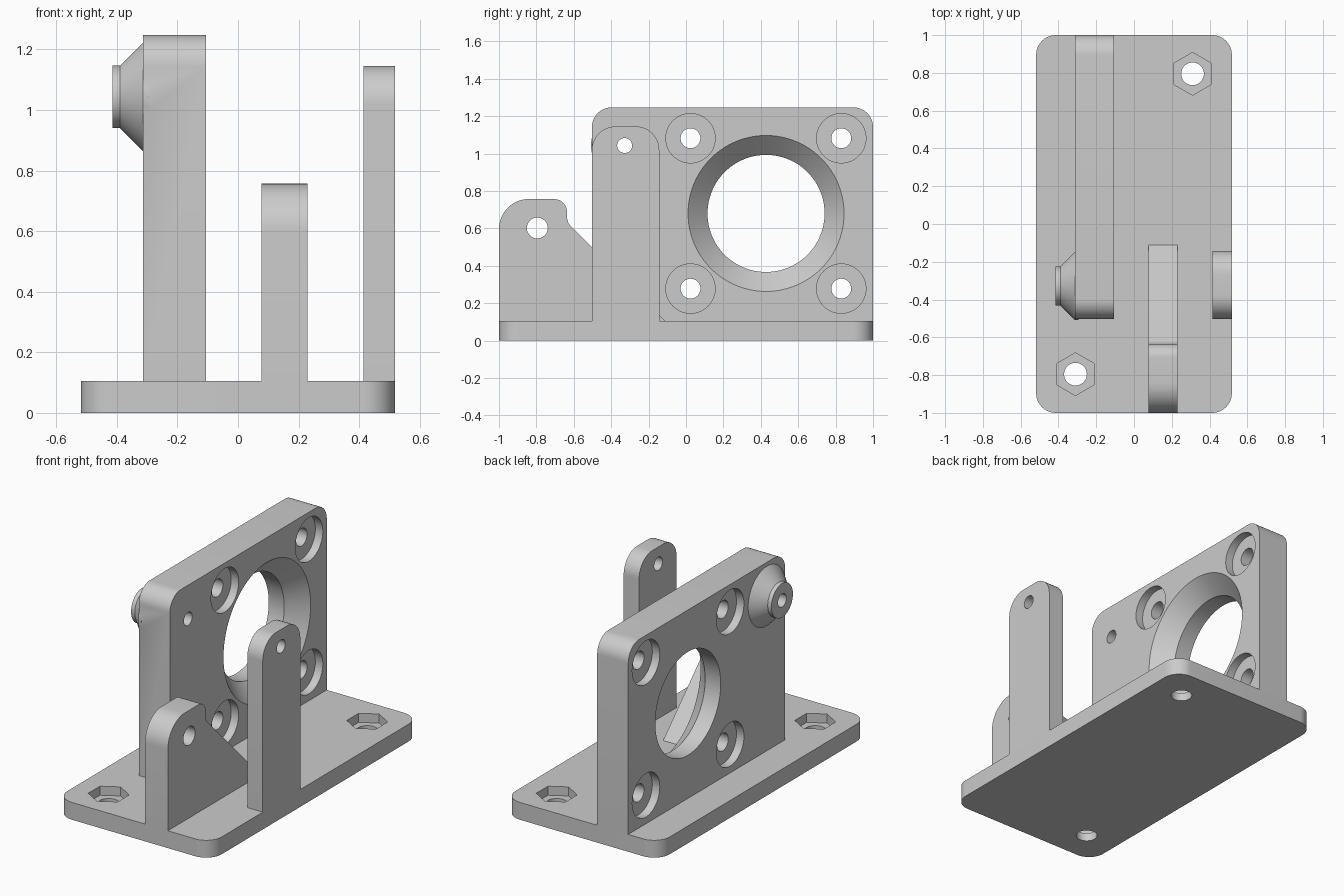
import bpy, bmesh, math
from mathutils import Vector, Matrix

if "Cube" in bpy.data.objects:
    bpy.data.objects.remove(bpy.data.objects["Cube"])

grey = bpy.data.materials.new("plain grey")
grey.use_nodes = True
COLOUR = (0.6, 0.6, 0.6, 1)
grey.diffuse_color = COLOUR
grey.node_tree.nodes["Principled BSDF"].inputs["Base Color"].default_value = COLOUR


def rounded(corners, steps=12):
    """Outline from (u, v, radius) corners, each replaced by a tangent arc."""
    out = []
    for i, (u, v, r) in enumerate(corners):
        p = Vector((u, v))
        if r == 0:
            out.append(p)
            continue
        a = (Vector(corners[i - 1][:2]) - p).normalized()
        b = (Vector(corners[(i + 1) % len(corners)][:2]) - p).normalized()
        half = a.angle(b) / 2
        centre = p + (a + b).normalized() * r / math.sin(half)
        start = p + a * r / math.tan(half) - centre
        end = p + b * r / math.tan(half) - centre
        sweep = math.atan2(start.x * end.y - start.y * end.x, start.dot(end))
        for k in range(steps + 1):
            out.append(centre + Matrix.Rotation(sweep * k / steps, 2) @ start)
    return out


def make_object(name, bm):
    bmesh.ops.recalc_face_normals(bm, faces=bm.faces)
    mesh = bpy.data.meshes.new(name)
    bm.to_mesh(mesh)
    bm.free()
    mesh.materials.append(grey)
    obj = bpy.data.objects.new(name, mesh)
    bpy.context.collection.objects.link(obj)
    return obj


def prism(name, outline, axis, lo, hi):
    """Extrude an outline along x (outline is y, z) or along z (outline is x, y)."""
    bm = bmesh.new()
    place = (lambda p: (lo, p.x, p.y)) if axis == "x" else (lambda p: (p.x, p.y, lo))
    face = bm.faces.new([bm.verts.new(place(p)) for p in outline])
    grown = bmesh.ops.extrude_face_region(bm, geom=[face])["geom"]
    move = Vector((hi - lo, 0, 0) if axis == "x" else (0, 0, hi - lo))
    bmesh.ops.translate(bm, vec=move, verts=[g for g in grown if isinstance(g, bmesh.types.BMVert)])
    return make_object(name, bm)


def turned(name, y, z, profile, sides=64):
    """Solid of revolution about an x-parallel axis; profile is (x, radius)."""
    bm = bmesh.new()
    rings = []
    for x, r in profile:
        angles = [math.tau * k / sides for k in range(sides)]
        rings.append([bm.verts.new((x, y + r * math.cos(t), z + r * math.sin(t))) for t in angles])
    for a, b in zip(rings, rings[1:]):
        for k in range(sides):
            n = (k + 1) % sides
            bm.faces.new((a[k], a[n], b[n], b[k]))
    bm.faces.new(rings[0])
    bm.faces.new(rings[-1])
    return make_object(name, bm)


def polygon(x, y, r, sides, turn=0):
    return [Vector((x + r * math.cos(turn + math.tau * k / sides),
                    y + r * math.sin(turn + math.tau * k / sides))) for k in range(sides)]


def select_only(obj):
    bpy.ops.object.select_all(action="DESELECT")
    obj.select_set(True)
    bpy.context.view_layer.objects.active = obj


def boolean(obj, others, operation="DIFFERENCE"):
    select_only(obj)
    for other in others:
        mod = obj.modifiers.new("cut", "BOOLEAN")
        mod.operation, mod.solver, mod.object = operation, "EXACT", other
        bpy.ops.object.modifier_apply(modifier=mod.name)
        bpy.data.objects.remove(other)


def finish(obj):
    select_only(obj)
    bpy.ops.object.shade_smooth_by_angle(angle=math.radians(30))


BASE = 0.105
W, L = 0.518, 1.0
PIN_Y, PIN_Z = -0.328, 1.043

# Base slab with hexagonal nut pockets
base = prism("base", rounded([(-W, -L, BASE), (W, -L, BASE), (W, L, BASE), (-W, L, BASE)]), "z", 0, BASE)
for s in (-1, 1):
    x, y = 0.31 * s, 0.795 * s
    boolean(base, [prism("bolt_cutter", polygon(x, y, 0.06, 48), "z", -0.1, 0.2),
                   prism("nut_cutter", polygon(x, y, 0.113, 6, math.pi / 2), "z", 0.05, 0.2)])
finish(base)

# Upright mounting plate with its boss
X0, X1 = -0.313, -0.105
plate = prism("mounting_plate", rounded([(-0.503, BASE, 0), (L, BASE, 0), (L, 1.247, 0.105),
                                         (-0.503, 1.247, 0.105)]), "x", X0, X1)
boss = turned("boss", PIN_Y, PIN_Z, [(X0 + 0.02, 0.18), (X0, 0.18), (-0.39, 0.103), (-0.415, 0.103)])
boolean(plate, [boss], "UNION")

# Flared central opening, pin hole and counterbored screw holes
boolean(plate, [
    turned("opening_cutter", 0.428, 0.68, [(X0 - 0.1, 0.313), (X1 - 0.104, 0.313), (X1, 0.417), (X1 + 0.1, 0.417)], 96),
    turned("pin_cutter", PIN_Y, PIN_Z, [(-0.6, 0.04), (0, 0.04)], 32)])
for y in (0.024, 0.83):
    for z in (0.278, 1.082):
        boolean(plate, [turned("screw_cutter", y, z, [
            (X0 - 0.1, 0.132), (X0 + 0.05, 0.132), (X0 + 0.05, 0.053),
            (X1 - 0.05, 0.053), (X1 - 0.05, 0.132), (X1 + 0.1, 0.132)], 48)])
finish(plate)

# Tall side post
post = prism("side_post", rounded([(-0.503, BASE, 0), (-0.143, BASE, 0), (-0.143, 1.145, 0.125),
                                   (-0.503, 1.145, 0.125)]), "x", 0.415, W)
boolean(post, [turned("post_cutter", PIN_Y, PIN_Z, [(0.3, 0.04), (0.6, 0.04)], 32)])
finish(post)

# Short front bracket with sloping rear edge
bracket = prism("front_bracket", rounded([(-L, BASE, 0), (-0.11, BASE, 0), (-0.636, 0.633, 0.07),
                                          (-0.636, 0.757, 0.07), (-L, 0.757, 0.16)]), "x", 0.077, 0.23)
boolean(bracket, [turned("bracket_cutter", -0.795, 0.602, [(0, 0.056), (0.3, 0.056)], 32)])
finish(bracket)
